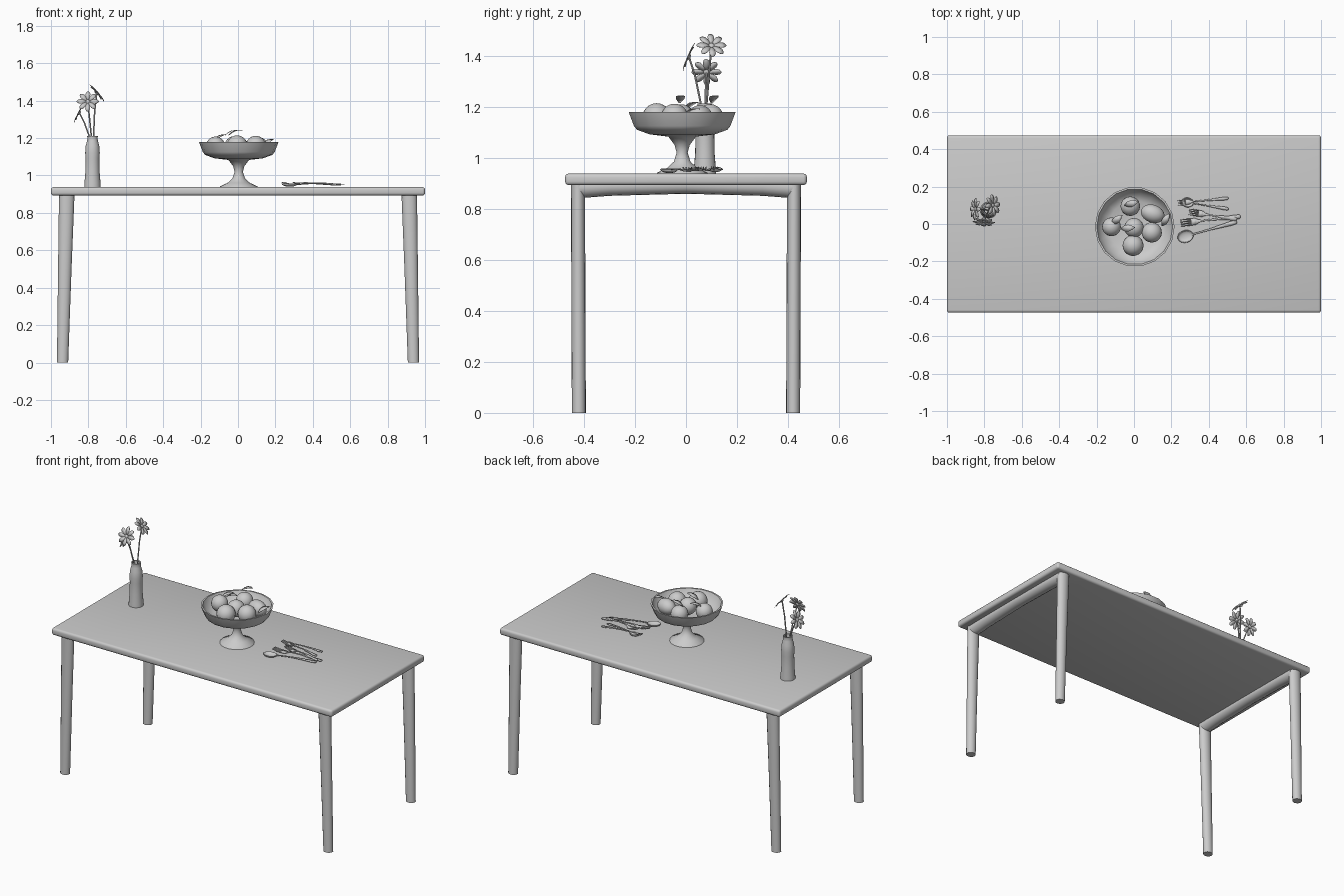
import bpy, bmesh
from math import sin, cos, pi, radians, atan2, hypot
from mathutils import Matrix, Vector

if "Cube" in bpy.data.objects:
    bpy.data.objects.remove(bpy.data.objects["Cube"])


def finish(name, bm, thick=0, angle=40):
    bmesh.ops.recalc_face_normals(bm, faces=bm.faces)
    me = bpy.data.meshes.new(name)
    bm.to_mesh(me)
    bm.free()
    for p in me.polygons:
        p.use_smooth = True
    me.set_sharp_from_angle(angle=radians(angle))
    ob = bpy.data.objects.new(name, me)
    bpy.context.collection.objects.link(ob)
    if thick:
        m = ob.modifiers.new("thickness", 'SOLIDIFY')
        m.thickness, m.offset = thick, 0
    return ob


def loft(bm, rings, n=16, M=Matrix()):
    """Closed tube through elliptical rings (x, y, z, rx, ry)."""
    loops = [[bm.verts.new(M @ Vector((x + rx * cos(2 * pi * i / n), y + ry * sin(2 * pi * i / n), z)))
              for i in range(n)] for x, y, z, rx, ry in rings]
    for a, b in zip(loops, loops[1:]):
        for i in range(n):
            j = (i + 1) % n
            bm.faces.new((a[i], a[j], b[j], b[i]))
    bm.faces.new(loops[0])
    bm.faces.new(loops[-1])


def lathe(name, cx, cy, prof, n):
    bm = bmesh.new()
    loft(bm, [(cx, cy, z, r, r) for r, z in prof], n)
    return finish(name, bm, angle=50)


def strip(bm, prof, M, off=0):
    """Flat shape along local x from (distance, half width, height)."""
    rows = [[bm.verts.new(M @ Vector((s, off + k * w, z))) for k in (-1, 1)] for s, w, z in prof]
    for a, b in zip(rows, rows[1:]):
        bm.faces.new((a[0], a[1], b[1], b[0]))


# Table top with rounded edges
bm = bmesh.new()
bmesh.ops.create_cube(bm, size=1, matrix=Matrix.Translation((0, 0, 0.9155)) @ Matrix.Diagonal((2, 0.948, 0.045, 1)))
bmesh.ops.bevel(bm, geom=bm.edges[:], offset=0.014, segments=3, profile=0.5, affect='EDGES')
finish("table_top", bm, angle=60)

# Leg frames: two tapered legs and an arched rail at each end
for sx, side in ((-1, "left"), (1, "right")):
    for sy, end in ((-1, "front"), (1, "back")):
        bm = bmesh.new()
        loft(bm, [(sx * 0.938, sy * 0.42, 0, 0.03, 0.0275),
                  (sx * 0.926, sy * 0.422, 0.5, 0.036, 0.0275),
                  (sx * 0.9155, sy * 0.4235, 0.9, 0.0415, 0.0275)])
        finish(f"{side}_{end}_leg", bm)
    bm = bmesh.new()
    to_y = Matrix.Rotation(radians(-90), 4, 'X')   # local z -> y, local y -> -z
    loft(bm, [(sx * 0.9155, -zc, y, 0.041, rz) for y, zc, rz in (
        (-0.43, 0.883, 0.043), (-0.39, 0.885, 0.041), (-0.3, 0.889, 0.038), (0, 0.893, 0.034),
        (0.3, 0.889, 0.038), (0.39, 0.885, 0.041), (0.43, 0.883, 0.043))], M=to_y)
    finish(f"{side}_rail", bm)

# Footed fruit bowl
lathe("fruit_bowl", 0.004, -0.015, [
    (0.102, 0.937), (0.1, 0.942), (0.06, 0.96), (0.033, 0.985), (0.022, 1.02), (0.03, 1.05),
    (0.055, 1.083), (0.13, 1.092), (0.18, 1.11), (0.192, 1.125), (0.213, 1.18),
    (0.203, 1.18), (0.182, 1.128), (0.14, 1.108), (0.05, 1.1)], 18)

# Fruit
fruits = [(-0.02, 0.095, 0.052, 1), (-0.12, -0.015, 0.05, 1), (0, -0.02, 0.052, 1),
          (0.095, -0.045, 0.054, 1), (-0.005, -0.115, 0.056, 1), (0.1, 0.055, 0.048, 1.35)]
for i, (x, y, r, stretch) in enumerate(fruits):
    bm = bmesh.new()
    M = Matrix.Translation((x, y, 1.158)) @ Matrix.Rotation(radians(-20), 4, 'Z') @ Matrix.Diagonal((stretch, 1, 1, 1))
    bmesh.ops.create_uvsphere(bm, u_segments=20, v_segments=12, radius=r, matrix=M)
    finish(f"fruit_{i + 1}", bm)

# Fruit leaves
leaf = [(0, 0.003, 0), (0.02, 0.016, 0.016), (0.04, 0.018, 0.025), (0.06, 0.011, 0.028), (0.075, 0.001, 0.026)]
for i, (x, y, z, a) in enumerate(((-0.07, -0.025, 1.215, 5), (-0.05, 0.1, 1.215, 15),
                                  (-0.12, 0.0, 1.19, 40), (0.15, -0.01, 1.165, 60))):
    bm = bmesh.new()
    strip(bm, leaf, Matrix.Translation((x, y, z)) @ Matrix.Rotation(radians(a), 4, 'Z'))
    finish(f"fruit_leaf_{i + 1}", bm, 0.002)

# Vase
VX, VY = -0.778, 0.074
lathe("vase", VX, VY, [
    (0.044, 0.937), (0.043, 0.96), (0.038, 1.02), (0.037, 1.09), (0.039, 1.12), (0.036, 1.16),
    (0.029, 1.185), (0.027, 1.2), (0.029, 1.212), (0.023, 1.212), (0.02, 1.18), (0.02, 1.0)], 20)

# Flowers: bent stem, eight petals, round centre
petal = [(0.006, 0.003, 0), (0.025, 0.011, 0.003), (0.042, 0.013, 0.004), (0.053, 0.009, 0.002), (0.059, 0.002, 0)]
for i, (c, nrm) in enumerate((((-0.755, 0.1, 1.44), (0.75, 0.1, 0.65)),
                              ((-0.848, 0.08, 1.335), (-0.86, 0.05, 0.45)),
                              ((-0.803, 0.012, 1.395), (-0.05, -0.92, 0.4)))):
    c, nrm = Vector(c), Vector(nrm).normalized()
    bm = bmesh.new()
    base = Vector((VX, VY, 1.02))
    rim = Vector((VX, VY, 1.21)) + 0.25 * Vector((c.x - VX, c.y - VY, 0))
    pts = [base, rim, rim.lerp(c, 0.6) - nrm * 0.006, c]
    loft(bm, [(*p, 0.004, 0.004) for p in pts], 8)
    finish(f"flower_stem_{i + 1}", bm)
    bm = bmesh.new()
    M = Matrix.Translation(c) @ nrm.to_track_quat('Z', 'Y').to_matrix().to_4x4()
    for k in range(8):
        strip(bm, petal, M @ Matrix.Rotation(k * pi / 4, 4, 'Z'))
    finish(f"flower_petals_{i + 1}", bm, 0.002)
    bm = bmesh.new()
    bmesh.ops.create_uvsphere(bm, u_segments=10, v_segments=6, radius=0.012, matrix=M @ Matrix.Diagonal((1, 1, 0.5, 1)))
    finish(f"flower_centre_{i + 1}", bm)


# Cutlery: head at a, handle end at b
def cutlery(name, kind, a, b, size, z):
    L = hypot(b[0] - a[0], b[1] - a[1])
    M = (Matrix.Translation((*a, z)) @ Matrix.Rotation(atan2(b[1] - a[1], b[0] - a[0]), 4, 'Z')
         @ Matrix.Rotation(0.03, 4, 'Y'))
    bm = bmesh.new()
    k = size
    handle = [(0.115 * k, 0.004 * k, 0.002), (0.18 * k, 0.005 * k, 0.004), (L - 0.1 * k, 0.008 * k, 0.003),
              (L - 0.03 * k, 0.012 * k, 0), (L - 0.006, 0.011 * k, 0), (L, 0.006 * k, 0)]
    if kind == "fork":
        handle = [(0.055 * k, 0.019 * k, -0.006), (0.08 * k, 0.018 * k, -0.007), (0.095 * k, 0.009 * k, -0.003)] + handle
        for t in (-0.0165, -0.0055, 0.0055, 0.0165):
            strip(bm, [(0, 0.0015 * k, 0.002), (0.02 * k, 0.003 * k, -0.003), (0.055 * k, 0.003 * k, -0.006)], M, t * k)
    else:
        handle = [(0.08 * k, 0.005 * k, -0.001)] + handle
        cup = bmesh.ops.create_uvsphere(bm, u_segments=16, v_segments=8, radius=1)["verts"]
        bmesh.ops.delete(bm, geom=[v for v in cup if v.co.z > 0.01], context='VERTS')
        bmesh.ops.transform(bm, verts=bm.verts[:], matrix=M @ Matrix.Translation((0.042 * k, 0, 0))
                            @ Matrix.Diagonal((0.042 * k, 0.032 * k, 0.014 * k, 1)))
    strip(bm, handle, M)
    finish(name, bm, 0.004)


cutlery("large_spoon", "spoon", (0.235, -0.078), (0.55, 0.012), 1, 0.957)
cutlery("large_fork", "fork", (0.25, 0.005), (0.57, 0.04), 1, 0.96)
cutlery("medium_fork", "fork", (0.295, 0.065), (0.55, 0.025), 0.9, 0.962)
cutlery("small_spoon", "spoon", (0.255, 0.12), (0.505, 0.08), 0.75, 0.957)
cutlery("small_fork", "fork", (0.235, 0.112), (0.505, 0.138), 0.75, 0.962)
